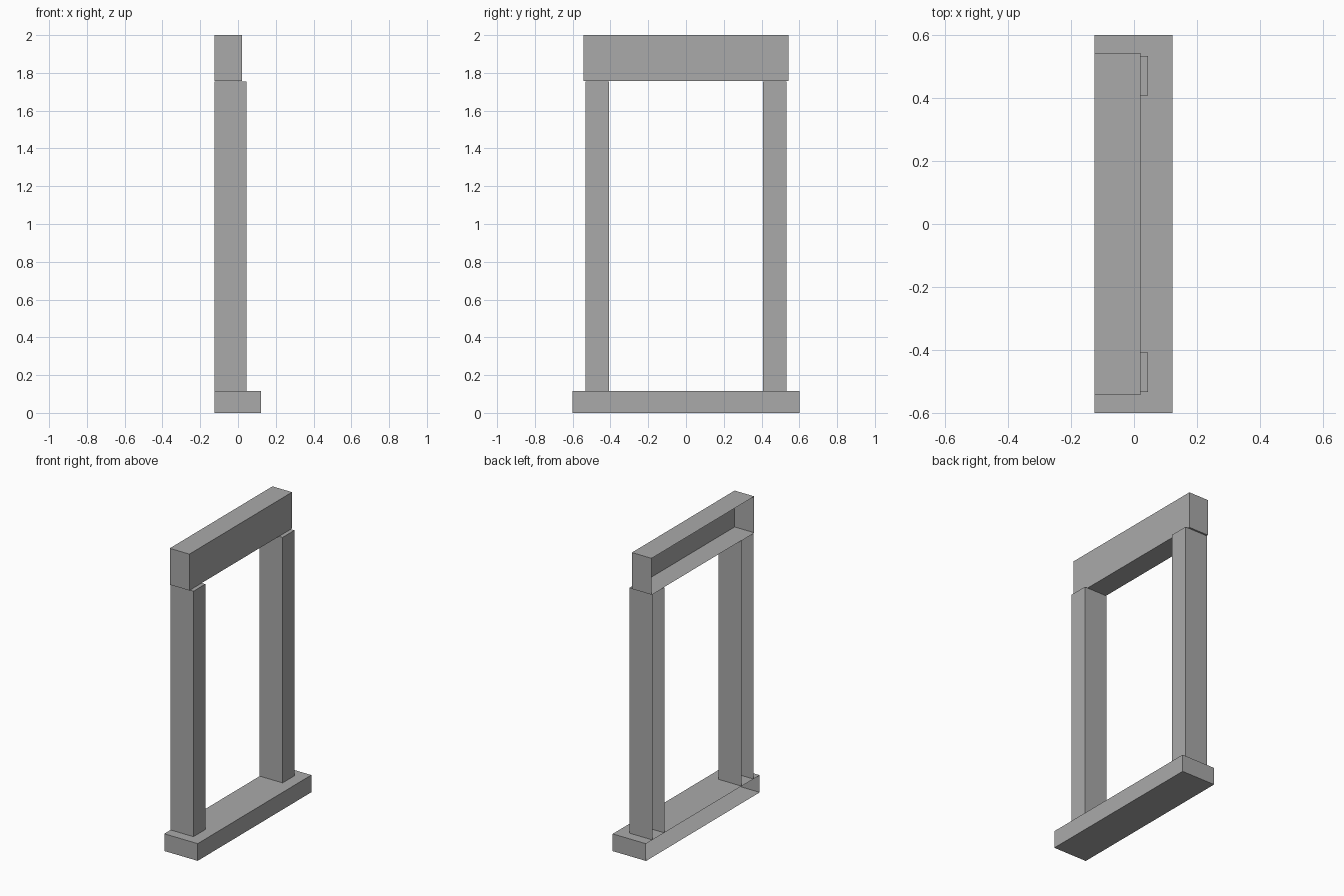
import bpy
import bmesh
from mathutils import Vector

cube = bpy.data.objects.get("Cube")
if cube:
    bpy.data.objects.remove(cube, do_unlink=True)

stone = bpy.data.materials.new("grey_stone")
stone.use_nodes = True
stone.diffuse_color = (0.4, 0.4, 0.4, 1)
stone.node_tree.nodes["Principled BSDF"].inputs["Base Color"].default_value = stone.diffuse_color

BACK = -0.125  # plane that sits against the wall


def open_block(name, front, y0, y1, z0, z1):
    """Box running from the wall plane to front, left open on the wall side."""
    low, high = Vector((BACK, y0, z0)), Vector((front, y1, z1))
    bm = bmesh.new()
    bmesh.ops.create_cube(bm, size=1)
    bmesh.ops.scale(bm, vec=high - low, verts=bm.verts)
    bmesh.ops.translate(bm, vec=(low + high) / 2, verts=bm.verts)
    wall_side = [f for f in bm.faces if f.normal.x < -0.9]
    bmesh.ops.delete(bm, geom=wall_side, context='FACES')
    mesh = bpy.data.meshes.new(name)
    bm.to_mesh(mesh)
    bm.free()
    mesh.materials.append(stone)
    obj = bpy.data.objects.new(name, mesh)
    bpy.context.collection.objects.link(obj)
    return obj


# Sill, jambs and lintel of the window surround
open_block("sill", 0.122, -0.6, 0.6, 0, 0.115)
open_block("right_jamb", 0.044, -0.533, -0.408, 0.115, 1.755)
open_block("left_jamb", 0.044, 0.408, 0.533, 0.115, 1.755)
open_block("lintel", 0.02, -0.542, 0.542, 1.757, 2)
